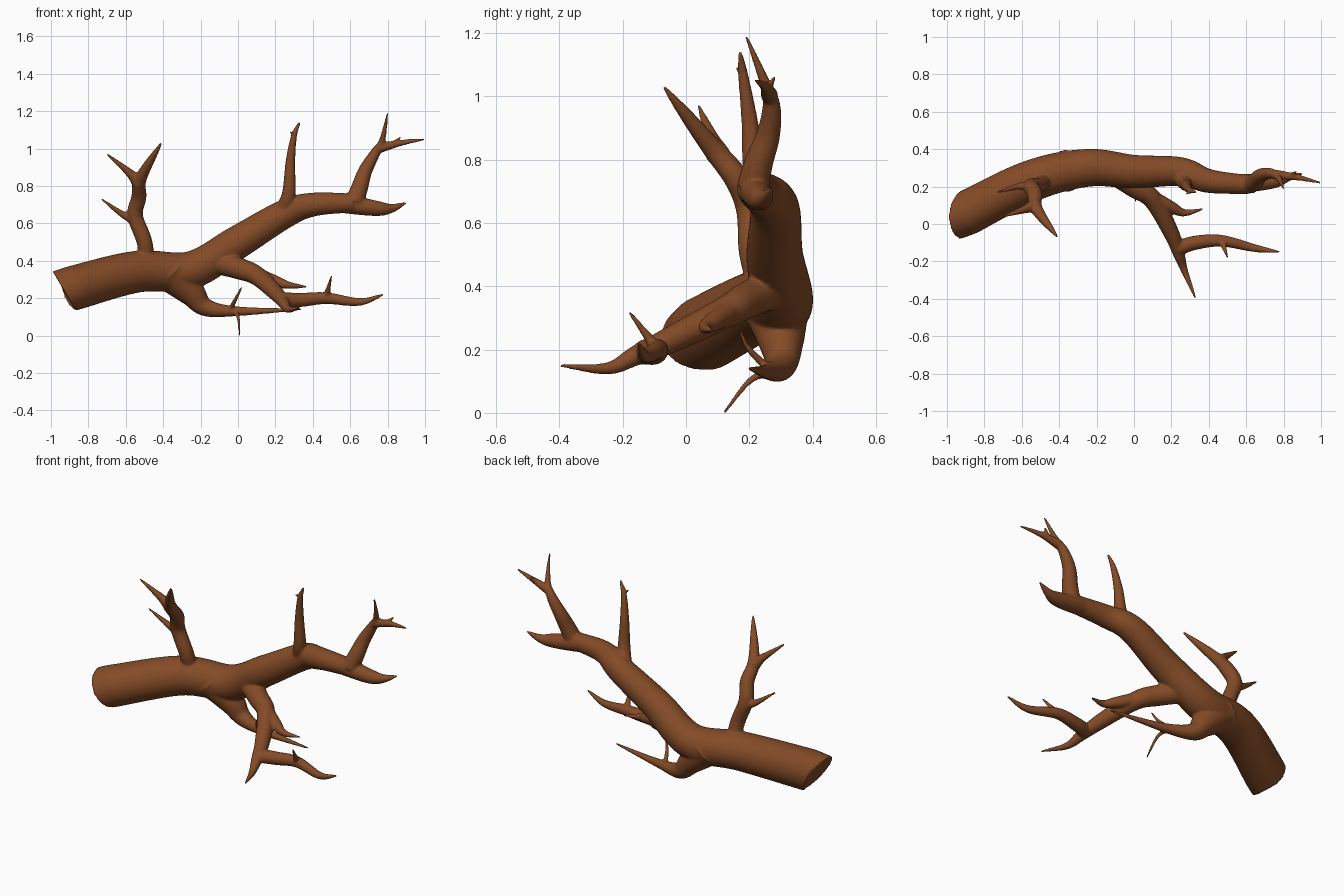
import bpy
import bmesh
import math
from mathutils import Vector

SIDES = 32
STEPS = 10

cube = bpy.data.objects.get("Cube")
if cube:
    bpy.data.objects.remove(cube, do_unlink=True)

bark = bpy.data.materials.new("brown bark")
bark.use_nodes = True
colour = (.23, .07, .02, 1)
bark.diffuse_color = colour
bark.node_tree.nodes["Principled BSDF"].inputs["Base Color"].default_value = colour


def spline(points):
    """Smooth path through the points."""
    pts = [Vector(p) for p in points]
    pts = [2 * pts[0] - pts[1]] + pts + [2 * pts[-1] - pts[-2]]
    path = []
    for before, start, end, after in zip(pts, pts[1:], pts[2:], pts[3:]):
        tangent_in = (end - before) / 2
        tangent_out = (after - start) / 2
        for step in range(STEPS):
            t = step / STEPS
            blend = t * t * (3 - 2 * t)
            path.append(start.lerp(end, blend)
                        + tangent_in * t * (1 - t) ** 2
                        - tangent_out * t * t * (1 - t))
    path.append(pts[-2])
    return path


def limb(bm, points, radius, tip=.006, power=1, cut=None):
    """Sweep a round limb whose radius tapers by a power law; cut tilts its base."""
    path = spline(points)
    last = len(path) - 1
    rings = []
    side = None
    for i, centre in enumerate(path):
        axis = (path[min(i + 1, last)] - path[max(i - 1, 0)]).normalized()
        if i == 0 and cut:
            axis = Vector(cut).normalized()
        side = axis.orthogonal() if side is None else side - axis * side.dot(axis)
        side.normalize()
        other = axis.cross(side)
        size = radius + (tip - radius) * (i / last) ** power
        ring = []
        for k in range(SIDES):
            angle = math.tau * k / SIDES
            offset = side * math.cos(angle) + other * math.sin(angle)
            ring.append(bm.verts.new(centre + offset * size))
        rings.append(ring)
    for low, high in zip(rings, rings[1:]):
        for k in range(SIDES):
            n = (k + 1) % SIDES
            bm.faces.new((low[k], low[n], high[n], high[k]))
    bm.faces.new(rings[0][::-1])
    bm.faces.new(rings[-1])
    return path


def twig(bm, parent, along, points, radius, **taper):
    """Grow a limb from a fraction of the way along its parent."""
    root = parent[round(along * (len(parent) - 1))]
    return limb(bm, [root, *points], radius, **taper)


bm = bmesh.new()

# Main trunk with a slanted sawn end
trunk = limb(bm, [(-.93, .04, .24), (-.55, .23, .34), (-.25, .3, .35), (0, .28, .5),
                  (.25, .28, .65), (.4, .23, .7), (.62, .21, .71)],
             radius=.12, tip=.05, power=1.2, cut=(.85, 0, .5))

# Crown: rising limb, its twigs and the low side twig
crown = twig(bm, trunk, 1, [(.65, .23, .79), (.68, .26, .88), (.73, .27, .97),
                            (.77, .25, 1.04), (.8, .19, 1.19)], radius=.05, power=1.4)
crown_twig = twig(bm, crown, .7, [(.87, .25, 1.03), (1, .22, 1.05)], radius=.028)
twig(bm, crown_twig, .3, [(.87, .28, 1.06)], radius=.015)
twig(bm, trunk, .95, [(.74, .23, .68), (.82, .25, .68), (.9, .27, .71)],
     radius=.052, power=1.3)

# Upright middle shoot with a stub
shoot = twig(bm, trunk, .65, [(.27, .22, .75), (.28, .2, .93), (.3, .18, 1.07),
                              (.33, .17, 1.14)], radius=.06, tip=.008, power=.6)
twig(bm, shoot, .75, [(.28, .16, 1.09)], radius=.012)

# Left shoot with three spikes
left_shoot = twig(bm, trunk, .2, [(-.5, .21, .5), (-.55, .2, .64), (-.53, .16, .74),
                                  (-.52, .08, .84), (-.41, -.07, 1.03)],
                  radius=.042, power=6)
twig(bm, left_shoot, .76, [(-.58, .08, .87), (-.7, .04, .97)], radius=.04)
twig(bm, left_shoot, .36, [(-.62, .2, .65), (-.73, .17, .73)], radius=.03)

# Forward limb with its side twigs
forward = twig(bm, trunk, .4, [(0, .2, .36), (.1, .13, .32), (.2, -.05, .23),
                               (.24, -.16, .18), (.27, -.25, .14), (.33, -.4, .15)],
               radius=.062, power=1.5)
side_limb = twig(bm, forward, .62, [(.33, -.1, .19), (.47, -.09, .2), (.65, -.13, .18),
                                    (.78, -.15, .22)], radius=.04, power=2)
twig(bm, side_limb, .5, [(.5, -.18, .32)], radius=.025, power=.6)
twig(bm, forward, .3, [(.2, .09, .29), (.27, .06, .27), (.37, .08, .26)],
     radius=.04, power=1.3)

# Low rear limb with thin twigs
rear = twig(bm, trunk, .27, [(-.25, .3, .23), (-.17, .3, .15), (0, .26, .13),
                             (.34, .2, .14)], radius=.115, power=.7)
twig(bm, rear, .72, [(0, .2, .1), (.01, .12, 0)], radius=.015)
twig(bm, rear, .7, [(-.01, .2, .2), (.02, .17, .26)], radius=.015)

bmesh.ops.recalc_face_normals(bm, faces=bm.faces)
mesh = bpy.data.meshes.new("branch")
bm.to_mesh(mesh)
bm.free()
mesh.materials.append(bark)
branch = bpy.data.objects.new("branch", mesh)
bpy.context.collection.objects.link(branch)
bpy.context.view_layer.objects.active = branch
branch.select_set(True)

# Fuse the limbs into one skin and soften the joints
fuse = branch.modifiers.new("fuse", "REMESH")
fuse.mode = "VOXEL"
fuse.voxel_size = .006
soften = branch.modifiers.new("soften", "SMOOTH")
soften.factor = .5
soften.iterations = 10
for modifier in (fuse.name, soften.name):
    bpy.ops.object.modifier_apply(modifier=modifier)
bpy.ops.object.shade_smooth_by_angle(angle=math.radians(50))
